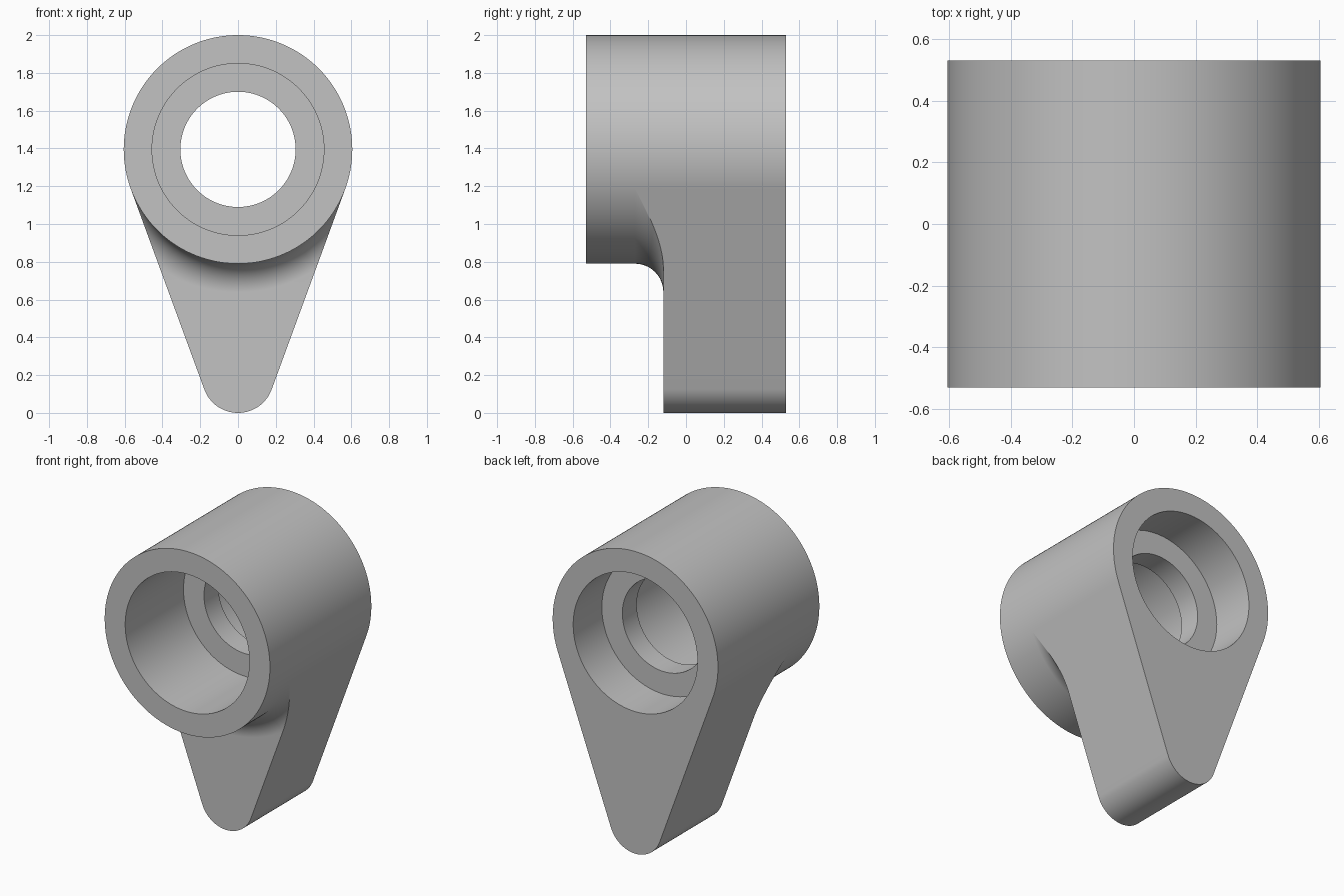
import bpy, bmesh
from math import sin, cos, acos, atan2, sqrt, pi, radians

cube = bpy.data.objects.get("Cube")
if cube:
    bpy.data.objects.remove(cube, do_unlink=True)

# Main dimensions
FRONT, BACK, ARM_FRONT = -0.53, 0.53, -0.12
AXIS_Z, BOSS_R, TIP_R = 1.395, 0.605, 0.19
BORE_R, HOLE_R, FILLET = 0.455, 0.305, 0.15
STEP_FRONT, STEP_BACK = 0.08, 0.23
FILLET_STEPS = 16
REACH = AXIS_Z - TIP_R
TANGENT = acos((BOSS_R - TIP_R) / REACH)


def outline():
    """Half of the teardrop outline as (angle from straight down, radius)."""
    pts = []
    for i in range(17):                       # rounded tip
        t = TANGENT * i / 16
        x, drop = TIP_R * sin(t), REACH + TIP_R * cos(t)
        pts.append((atan2(x, drop), sqrt(x * x + drop * drop)))
    start = pts[-1][0]
    for i in range(1, 41):                    # straight flank
        a = start + (TANGENT - start) * i / 40
        pts.append((a, BOSS_R / cos(TANGENT - a)))
    for i in range(1, 61):                    # round top
        pts.append((TANGENT + (pi - TANGENT) * i / 60, BOSS_R))
    return pts


def section(h):
    """Closed (radius, y) section through the body where the outline radius is h."""
    foot = BOSS_R + FILLET
    sweep = acos(max(0.0, min(1.0, (foot - min(h, foot)) / FILLET)))
    sec = [(BORE_R, FRONT), (BOSS_R, FRONT)]
    for k in range(FILLET_STEPS + 1):         # concave blend into the arm
        a = sweep * k / FILLET_STEPS
        sec.append((foot - FILLET * cos(a), ARM_FRONT - FILLET + FILLET * sin(a)))
    sec.append((h, sec[-1][1]))
    sec += [(h, BACK), (BORE_R, BACK), (BORE_R, STEP_BACK),
            (HOLE_R, STEP_BACK), (HOLE_R, STEP_FRONT), (BORE_R, STEP_FRONT)]
    return sec


# Loft the sections around the boss axis, mirrored left and right
half = outline()
full = half + [(-a, h) for a, h in reversed(half[1:-1])]
bm = bmesh.new()
loops = [[bm.verts.new((r * sin(a), y, AXIS_Z - r * cos(a))) for r, y in section(h)]
         for a, h in full]
for i, cur in enumerate(loops):
    nxt = loops[(i + 1) % len(loops)]
    for j in range(len(cur)):
        k = (j + 1) % len(cur)
        bm.faces.new((cur[j], cur[k], nxt[k], nxt[j]))
bmesh.ops.remove_doubles(bm, verts=bm.verts, dist=1e-5)
bmesh.ops.dissolve_degenerate(bm, edges=bm.edges, dist=1e-5)
bmesh.ops.recalc_face_normals(bm, faces=bm.faces)
mesh = bpy.data.meshes.new("bored_lever_arm")
bm.to_mesh(mesh)
bm.free()

# Plain grey material
grey = bpy.data.materials.new("plain grey")
grey.use_nodes = True
colour = (0.54, 0.54, 0.54, 1)
grey.diffuse_color = colour
grey.node_tree.nodes["Principled BSDF"].inputs["Base Color"].default_value = colour
mesh.materials.append(grey)

# Smooth round surfaces, crisp rims
body = bpy.data.objects.new("bored_lever_arm", mesh)
bpy.context.collection.objects.link(body)
bpy.ops.object.select_all(action='DESELECT')
body.select_set(True)
bpy.context.view_layer.objects.active = body
bpy.ops.object.shade_smooth_by_angle(angle=radians(30))
weighted = body.modifiers.new("flat_face_shading", 'WEIGHTED_NORMAL')
weighted.keep_sharp = True
